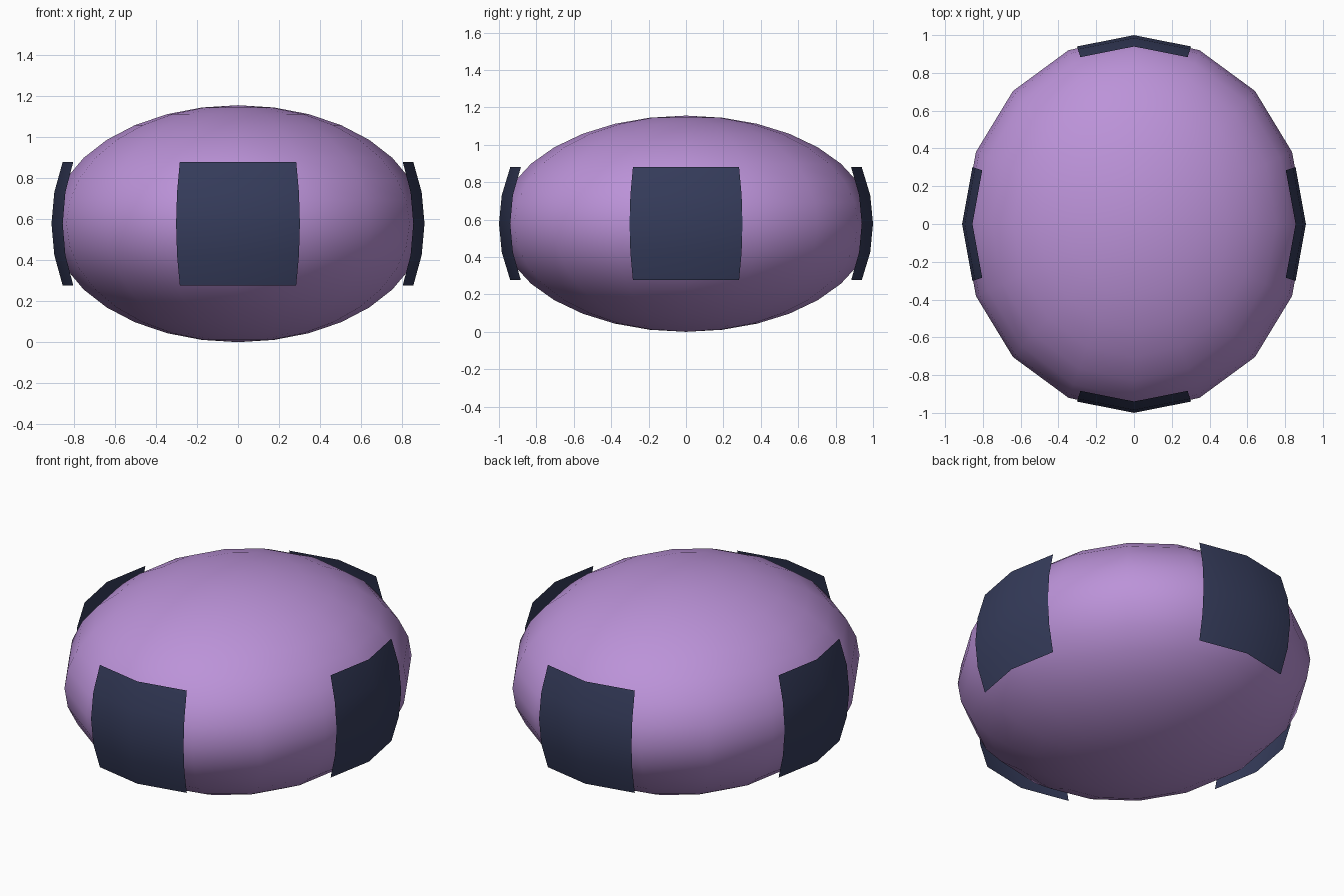
import bpy, bmesh
from math import sin, cos, radians
from mathutils import Matrix

if "Cube" in bpy.data.objects:
    bpy.data.objects.remove(bpy.data.objects["Cube"])

CZ = 0.578      # height of the middle


def material(name, rgb):
    m = bpy.data.materials.new(name)
    m.diffuse_color = (*rgb, 1)
    m.use_nodes = True
    m.node_tree.nodes["Principled BSDF"].inputs["Base Color"].default_value = m.diffuse_color
    return m


purple = material("purple", (0.50, 0.29, 0.69))
navy = material("navy", (0.036, 0.045, 0.105))


def finish(bm, name, mat):
    for f in bm.faces:
        f.smooth = True
    me = bpy.data.meshes.new(name)
    bm.to_mesh(me)
    bm.free()
    me.materials.append(mat)
    ob = bpy.data.objects.new(name, me)
    bpy.context.collection.objects.link(ob)
    return ob


# Body: squashed sphere, 16 sides and 16 rings
bm = bmesh.new()
bmesh.ops.create_uvsphere(bm, u_segments=16, v_segments=16, radius=1)
bmesh.ops.transform(bm, verts=bm.verts, matrix=Matrix.Translation(
    (0, 0, CZ)) @ Matrix.Diagonal((0.906, 0.996, CZ, 1)))
finish(bm, "body", purple)


# Patch: curved sheet of 2 x 4 faces, bulging along +x before being turned
def patch(name, reach, turn, half=0.302, ang=20):
    bm = bmesh.new()
    k = half / sin(radians(ang))
    grid = []
    for j in range(5):
        lat = radians(ang * (j - 2) / 2)
        grid.append([bm.verts.new((reach * cos(lon) * cos(lat),
                                   k * sin(lon) * cos(lat),
                                   CZ + k * sin(lat)))
                     for lon in (radians(-ang), 0, radians(ang))])
    for a, b in zip(grid, grid[1:]):
        for i in range(2):
            bm.faces.new((a[i], a[i + 1], b[i + 1], b[i]))
    bmesh.ops.rotate(bm, verts=bm.verts, cent=(0, 0, 0),
                     matrix=Matrix.Rotation(radians(turn), 3, 'Z'))
    finish(bm, name, navy)


for name, reach, turn in (("right_patch", 0.91, 0), ("back_patch", 1.0, 90),
                          ("left_patch", 0.91, 180), ("front_patch", 1.0, 270)):
    patch(name, reach, turn)
